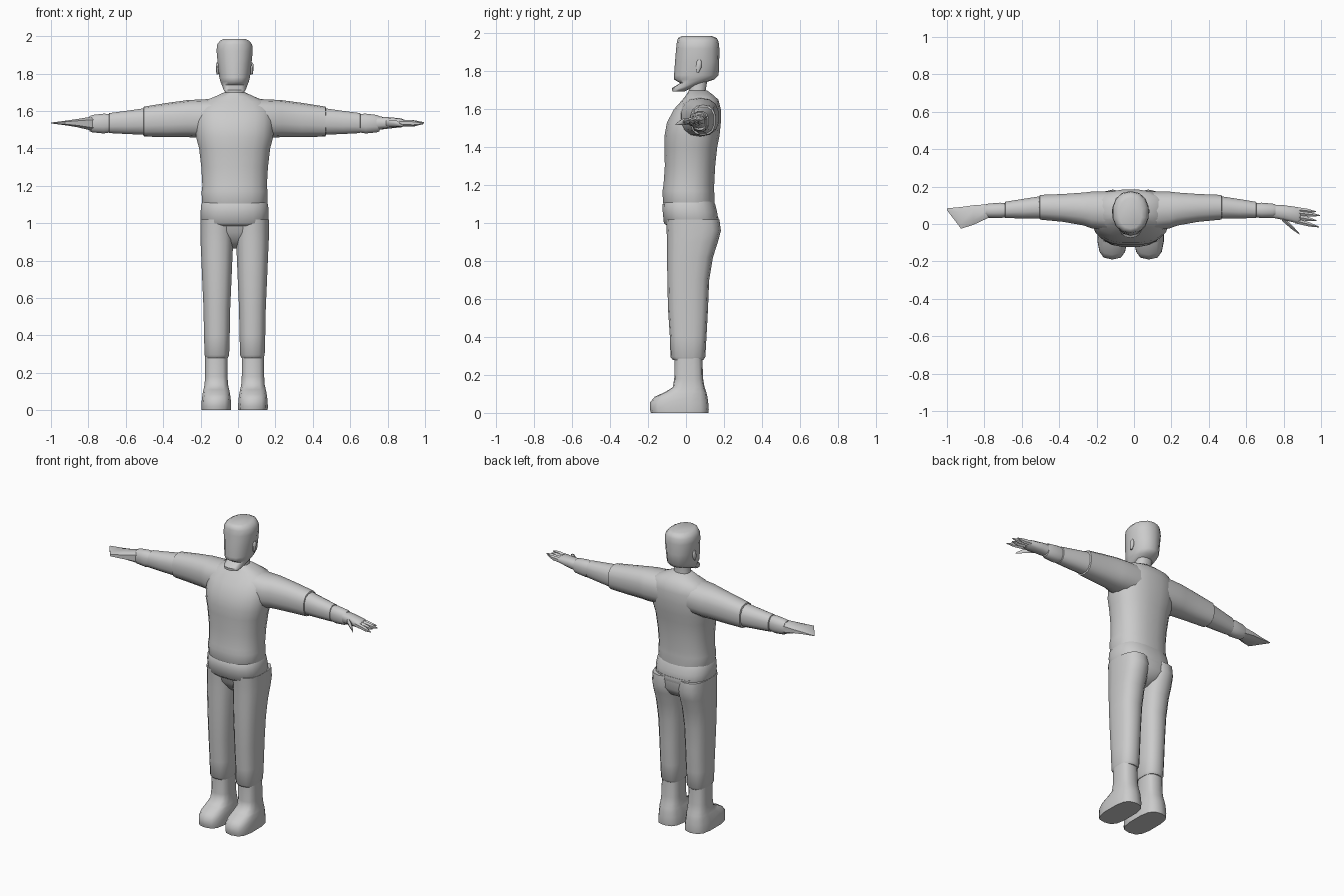
import bpy, bmesh, math

CX = -0.018  # body centre line

grey = bpy.data.materials.new("plain grey")
grey.diffuse_color = (0.6, 0.6, 0.6, 1)


def loft(name, axis, rings, n=16, power=2.4, angle=50):
    """Skin superellipse rings: (position, a0, a1, b0, b1); a,b = x,y for axis z, y,z for axis x."""
    bm = bmesh.new()
    loops = []
    for p, a0, a1, b0, b1 in rings:
        loop = []
        for i in range(n):
            t = 2 * math.pi * (i + 0.5) / n
            c, s = math.cos(t), math.sin(t)
            a = (a0 + a1) / 2 + (a1 - a0) / 2 * math.copysign(abs(c) ** (2 / power), c)
            b = (b0 + b1) / 2 + (b1 - b0) / 2 * math.copysign(abs(s) ** (2 / power), s)
            loop.append(bm.verts.new((a, b, p) if axis == 'z' else (p, a, b)))
        loops.append(loop)
    for l, m in zip(loops, loops[1:]):
        for i in range(n):
            j = (i + 1) % n
            bm.faces.new((l[i], l[j], m[j], m[i]))
    bm.faces.new(loops[0])
    bm.faces.new(loops[-1])
    bmesh.ops.recalc_face_normals(bm, faces=bm.faces)
    me = bpy.data.meshes.new(name)
    bm.to_mesh(me)
    bm.free()
    me.materials.append(grey)
    ob = bpy.data.objects.new(name, me)
    bpy.context.collection.objects.link(ob)
    bpy.ops.object.select_all(action='DESELECT')
    ob.select_set(True)
    bpy.context.view_layer.objects.active = ob
    bpy.ops.object.shade_smooth_by_angle(angle=math.radians(angle))
    return ob


def upright(name, rows, cx=CX, **kw):
    """Vertical loft from rows (z, half width, y front, y back)."""
    return loft(name, 'z', [(z, cx - w, cx + w, y0, y1) for z, w, y0, y1 in rows], **kw)


# jumper body with rounded chest and sloping shoulders
upright("jumper_body", [
    (1.09, .170, -.115, .150), (1.11, .177, -.123, .152), (1.17, .178, -.125, .150),
    (1.20, .174, -.120, .150), (1.30, .180, -.113, .155), (1.40, .192, -.115, .166),
    (1.46, .208, -.115, .178), (1.53, .212, -.102, .185), (1.60, .208, -.065, .185),
    (1.65, .175, -.020, .172), (1.675, .110, .000, .145), (1.70, .055, .015, .110)],
    n=20)

# folded hem around the hips
upright("jumper_hem", [
    (.985, .172, -.100, .165), (1.00, .183, -.118, .175), (1.06, .184, -.124, .165),
    (1.10, .180, -.124, .155), (1.12, .170, -.110, .145)], n=20, power=2.6)

# seat and crotch of the trousers
upright("trouser_seat", [
    (.865, .030, -.010, .080), (.90, .090, -.050, .145), (.95, .165, -.085, .176),
    (1.03, .178, -.100, .172)], n=20, power=2.6)

# neck
upright("neck", [(1.64, .065, .00, .12), (1.70, .052, .015, .105), (1.79, .055, .02, .12)], n=12)

# head with slanted face, mouth recess and jutting chin
upright("head", [
    (1.695, .048, -.072, -.005), (1.712, .060, -.074, .030), (1.738, .070, -.030, .090),
    (1.757, .078, -.063, .150), (1.78, .084, -.063, .172), (1.85, .092, -.058, .175),
    (1.92, .099, -.052, .176), (1.955, .096, -.048, .172), (1.975, .080, -.042, .162),
    (1.985, .060, -.025, .140)], n=14, power=2.2, angle=60)

for s, side in ((1, "left"), (-1, "right")):
    # ear
    upright("ear_" + side, [(1.795, .006, .055, .068), (1.82, .010, .052, .082),
                            (1.85, .010, .055, .084), (1.86, .005, .062, .078)],
            cx=CX + s * .091, n=8)

    # trouser leg
    upright("trouser_leg_" + side, [
        (.28, .060, -.070, .092), (.295, .067, -.082, .102), (.40, .070, -.085, .108),
        (.55, .073, -.095, .116), (.70, .080, -.098, .122), (.82, .085, -.100, .142),
        (.90, .089, -.100, .168), (.96, .090, -.102, .184), (1.02, .090, -.105, .176)],
        cx=CX + s * .095, n=14, power=2.6)

    # boot
    upright("boot_" + side, [
        (0, .080, -.185, .118), (.02, .081, -.190, .120), (.055, .079, -.190, .117),
        (.085, .075, -.165, .113), (.11, .070, -.110, .107), (.135, .064, -.070, .098),
        (.18, .061, -.062, .090), (.30, .060, -.060, .086)],
        cx=CX + s * .098, n=14, power=3)

    # sleeve and cuffed forearm
    def along(name, rows, **kw):
        loft(name + side, 'x', [(CX + s * d, *r) for d, *r in rows], **kw)

    along("sleeve_", [
        (.10, -.04, .175, 1.46, 1.665), (.21, -.025, .175, 1.457, 1.660),
        (.25, -.010, .170, 1.460, 1.658), (.36, .010, .162, 1.460, 1.643),
        (.485, .022, .157, 1.463, 1.623), (.49, .035, .145, 1.476, 1.610)], n=14)
    along("forearm_", [
        (.47, .027, .152, 1.470, 1.618), (.58, .028, .135, 1.475, 1.602),
        (.67, .031, .120, 1.480, 1.590), (.675, .040, .110, 1.490, 1.580)], n=12)
    along("cuff_", [
        (.66, .036, .113, 1.485, 1.585), (.70, .030, .115, 1.478, 1.587),
        (.76, .032, .110, 1.484, 1.580), (.775, .038, .106, 1.490, 1.573)], n=12)

# simplified closed hand, tapering to a flat edge
loft("mitten_hand", 'x', [
    (-.77, .035, .108, 1.490, 1.573), (-.86, -.008, .103, 1.512, 1.558),
    (-.925, -.028, .094, 1.523, 1.548), (-1.0, .074, .084, 1.533, 1.538)], n=8, power=3)

# open hand: palm, then tapering fingers and thumb
loft("open_palm", 'x', [
    (.72, .036, .106, 1.495, 1.572), (.80, .020, .102, 1.505, 1.567),
    (.875, .002, .092, 1.513, 1.560), (.89, .010, .085, 1.522, 1.550)], n=10, power=2.6)
for i, (x0, y0, x1, y1, z1) in enumerate([
        (.86, .018, .990, -.016, 1.532), (.87, .038, .975, .018, 1.535),
        (.87, .060, .995, .045, 1.537), (.86, .078, .972, .066, 1.540),
        (.79, .032, .885, -.054, 1.520)]):
    xm, ym = x0 + (x1 - x0) * .6, y0 + (y1 - y0) * .6
    loft("thumb" if i == 4 else "finger_%d" % (i + 1), 'x', [
        (x0, y0 - .016, y0 + .016, 1.518, 1.554),
        (xm, ym - .013, ym + .013, 1.518, 1.550),
        (x1, y1 - .003, y1 + .003, z1 - .003, z1 + .003)], n=6, power=2)
